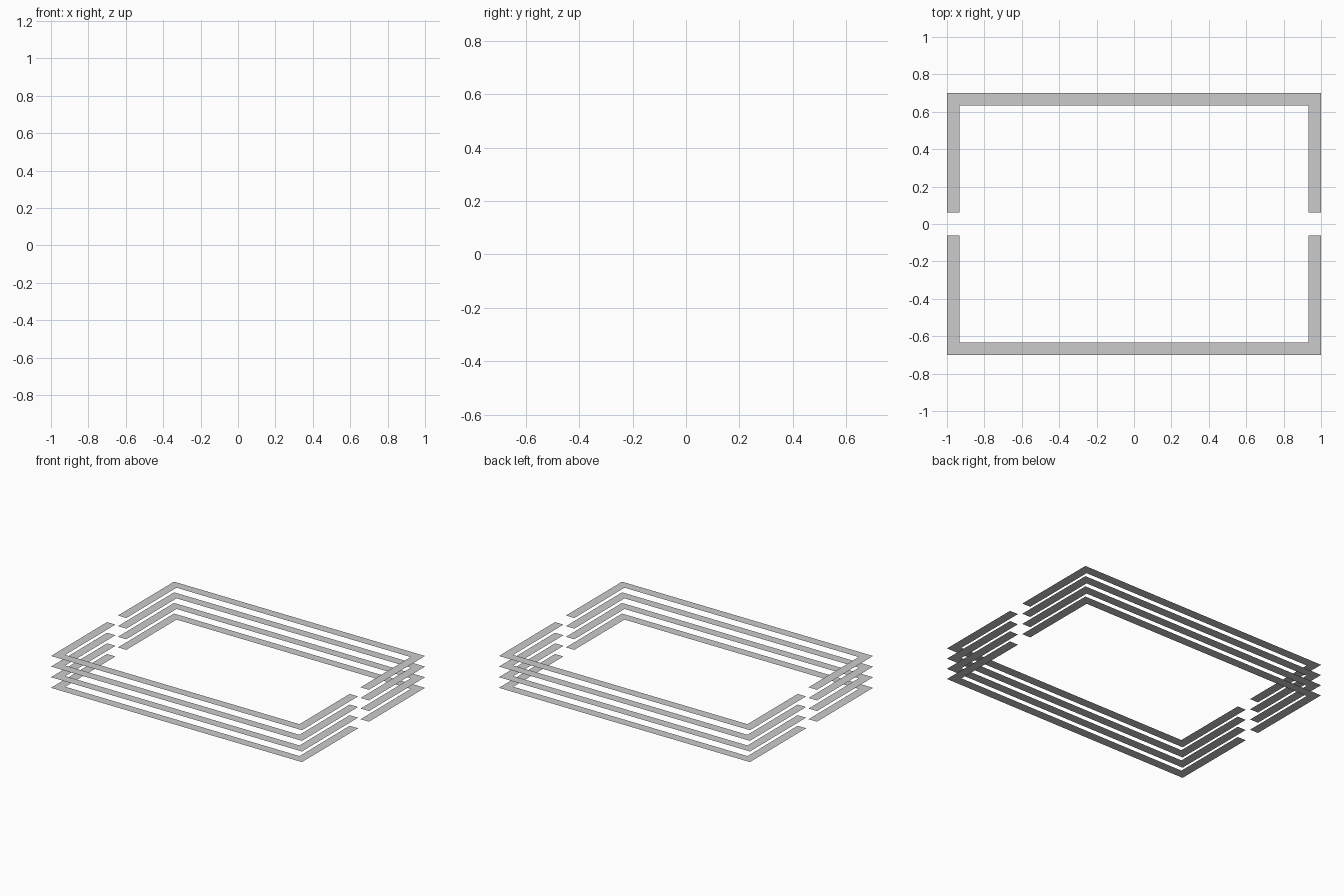
import bpy

if "Cube" in bpy.data.objects:
    bpy.data.objects.remove(bpy.data.objects["Cube"])

# Overall plan sizes
HX, HY = 1.0, 0.70      # half length, half depth
GAP = 0.062             # half gap between the two U-shaped halves
W = 0.067               # band width
LAYERS, STEP = 4, 0.0765


def u_band(name, z):
    """Flat U-shaped band, mirrored across y to make the split frame."""
    outline = [(HX, GAP), (HX, HY), (-HX, HY), (-HX, GAP),
               (-HX + W, GAP), (-HX + W, HY - W), (HX - W, HY - W), (HX - W, GAP)]
    mesh = bpy.data.meshes.new(name)
    mesh.from_pydata([(x, y, 0) for x, y in outline], [], [range(len(outline))])
    obj = bpy.data.objects.new(name, mesh)
    bpy.context.collection.objects.link(obj)
    obj.location.z = z
    mirror = obj.modifiers.new("Mirror", 'MIRROR')
    mirror.use_axis = (False, True, False)
    mirror.use_mirror_merge = False
    return obj


# Stacked split frames
for i in range(LAYERS):
    u_band(f"split_frame_layer_{i + 1}", i * STEP)
